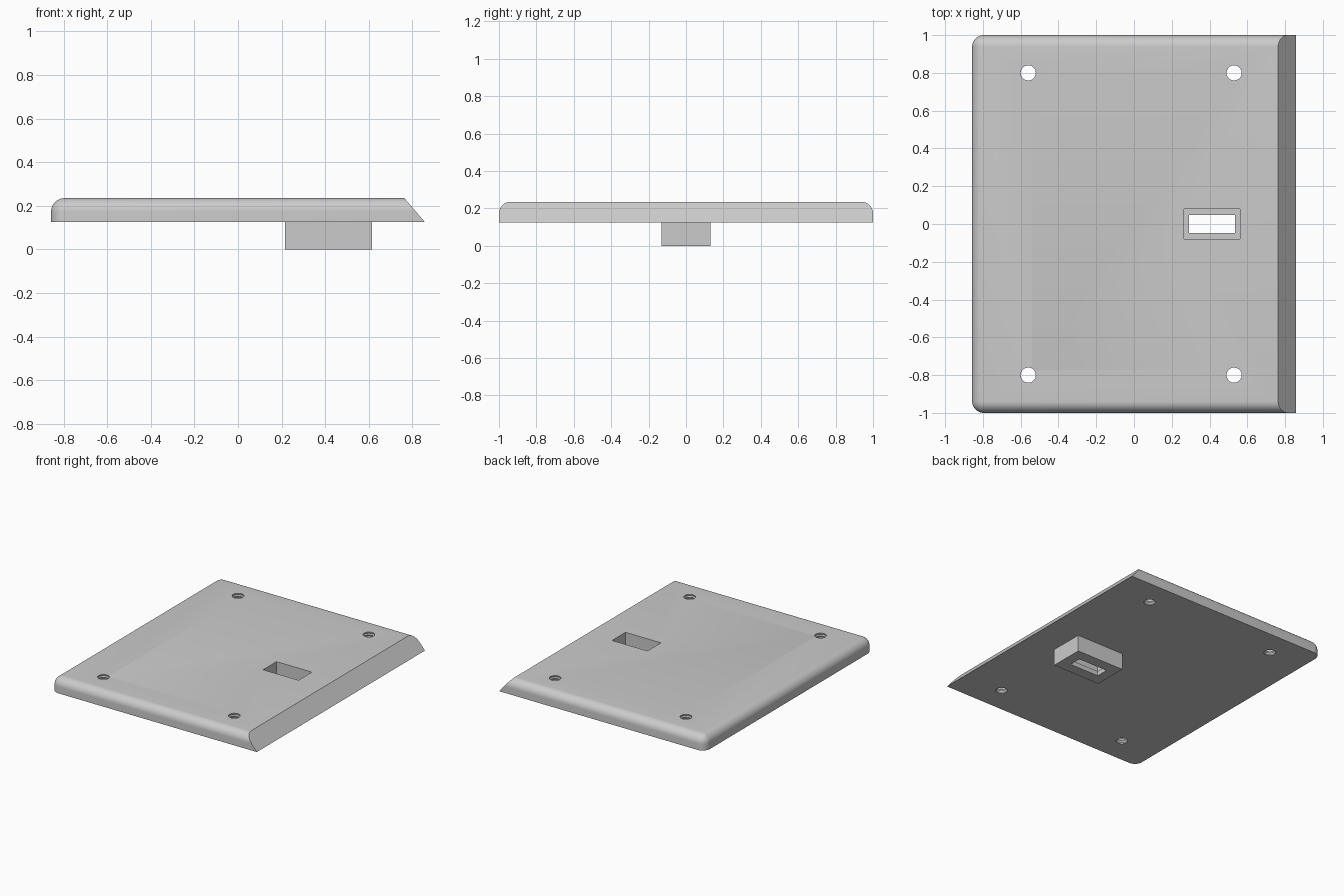
import bpy, bmesh, math
from mathutils import Vector

default_cube = bpy.data.objects.get("Cube")
if default_cube:
    bpy.data.objects.remove(default_cube, do_unlink=True)

BOTTOM, TOP = 0.125, 0.235
HALF_X, RADIUS = 0.857, 0.062

grey = bpy.data.materials.new("light grey")
grey.use_nodes = True
colour = (0.6, 0.6, 0.6, 1)
grey.diffuse_color = colour
grey.node_tree.nodes["Principled BSDF"].inputs["Base Color"].default_value = colour


def make_object(name, bm):
    bmesh.ops.recalc_face_normals(bm, faces=bm.faces)
    mesh = bpy.data.meshes.new(name)
    bm.to_mesh(mesh)
    bm.free()
    mesh.materials.append(grey)
    obj = bpy.data.objects.new(name, mesh)
    bpy.context.collection.objects.link(obj)
    return obj


def box_bmesh(low, high):
    bm = bmesh.new()
    bmesh.ops.create_cube(bm, size=1)
    low, high = Vector(low), Vector(high)
    for v in bm.verts:
        v.co = (low + high) / 2 + v.co * (high - low)
    return bm


def box(name, low, high):
    return make_object(name, box_bmesh(low, high))


def threaded_cutter(name, x, y, radius=0.04, groove=0.004, turns=5, sides=32):
    """Screw hole cutter: stacked rings that alternate in radius."""
    bm = bmesh.new()
    low, high = BOTTOM - 0.02, TOP + 0.02
    rings = []
    for i in range(2 * turns + 1):
        z = BOTTOM + (TOP - BOTTOM) * i / (2 * turns)
        rings.append((radius + groove * (i % 2), z))
    rings = [(radius, low)] + rings + [(radius, high)]
    loops = []
    for r, z in rings:
        loops.append([bm.verts.new((x + r * math.cos(math.tau * k / sides),
                                    y + r * math.sin(math.tau * k / sides), z))
                      for k in range(sides)])
    for a, b in zip(loops, loops[1:]):
        for k in range(sides):
            n = (k + 1) % sides
            bm.faces.new((a[k], a[n], b[n], b[k]))
    bm.faces.new(loops[0])
    bm.faces.new(loops[-1])
    return make_object(name, bm)


def combine(target, tool, operation):
    mod = target.modifiers.new(tool.name, 'BOOLEAN')
    mod.operation, mod.solver, mod.object = operation, 'EXACT', tool
    bpy.context.view_layer.update()
    graph = bpy.context.evaluated_depsgraph_get()
    mesh = bpy.data.meshes.new_from_object(target.evaluated_get(graph))
    target.modifiers.clear()
    target.data = mesh
    bpy.data.objects.remove(tool, do_unlink=True)


# Plate: rounded on three sides, square at the end to be cut
bm = box_bmesh((-HALF_X, -1, BOTTOM), (1.1, 1, TOP))


def is_rounded(edge):
    a, b = (v.co for v in edge.verts)
    mid = (a + b) / 2
    on_top = abs(mid.z - TOP) < 1e-4 and mid.x < 1
    upright = abs(a.z - b.z) > 0.01 and mid.x < 0
    return on_top or upright


bmesh.ops.bevel(bm, geom=[e for e in bm.edges if is_rounded(e)], offset=RADIUS,
                segments=10, profile=0.5, affect='EDGES')

# Slanted end
cut = bmesh.ops.bisect_plane(bm, geom=bm.verts[:] + bm.edges[:] + bm.faces[:],
                             plane_co=(HALF_X, 0, BOTTOM),
                             plane_no=(TOP - BOTTOM, 0, HALF_X - 0.763),
                             clear_outer=True)
rim = [g for g in cut["geom_cut"] if isinstance(g, bmesh.types.BMEdge)]
bmesh.ops.holes_fill(bm, edges=rim, sides=0)
plate = make_object("cover_plate", bm)

# Block underneath, with a stepped pocket from the top
combine(plate, box("block", (0.215, -0.13, 0), (0.615, 0.13, 0.16)), 'UNION')
combine(plate, box("pocket", (0.265, -0.08, 0.035), (0.56, 0.08, 0.3)), 'DIFFERENCE')
combine(plate, box("slot", (0.29, -0.047, -0.1), (0.535, 0.047, 0.1)), 'DIFFERENCE')

# Screw holes
for x in (-0.56, 0.53):
    for y in (-0.8, 0.8):
        combine(plate, threaded_cutter("screw_hole", x, y), 'DIFFERENCE')

# Smooth shading with sharp edges kept
bpy.ops.object.select_all(action='DESELECT')
plate.select_set(True)
bpy.context.view_layer.objects.active = plate
bpy.ops.object.shade_smooth_by_angle(angle=math.radians(30))
